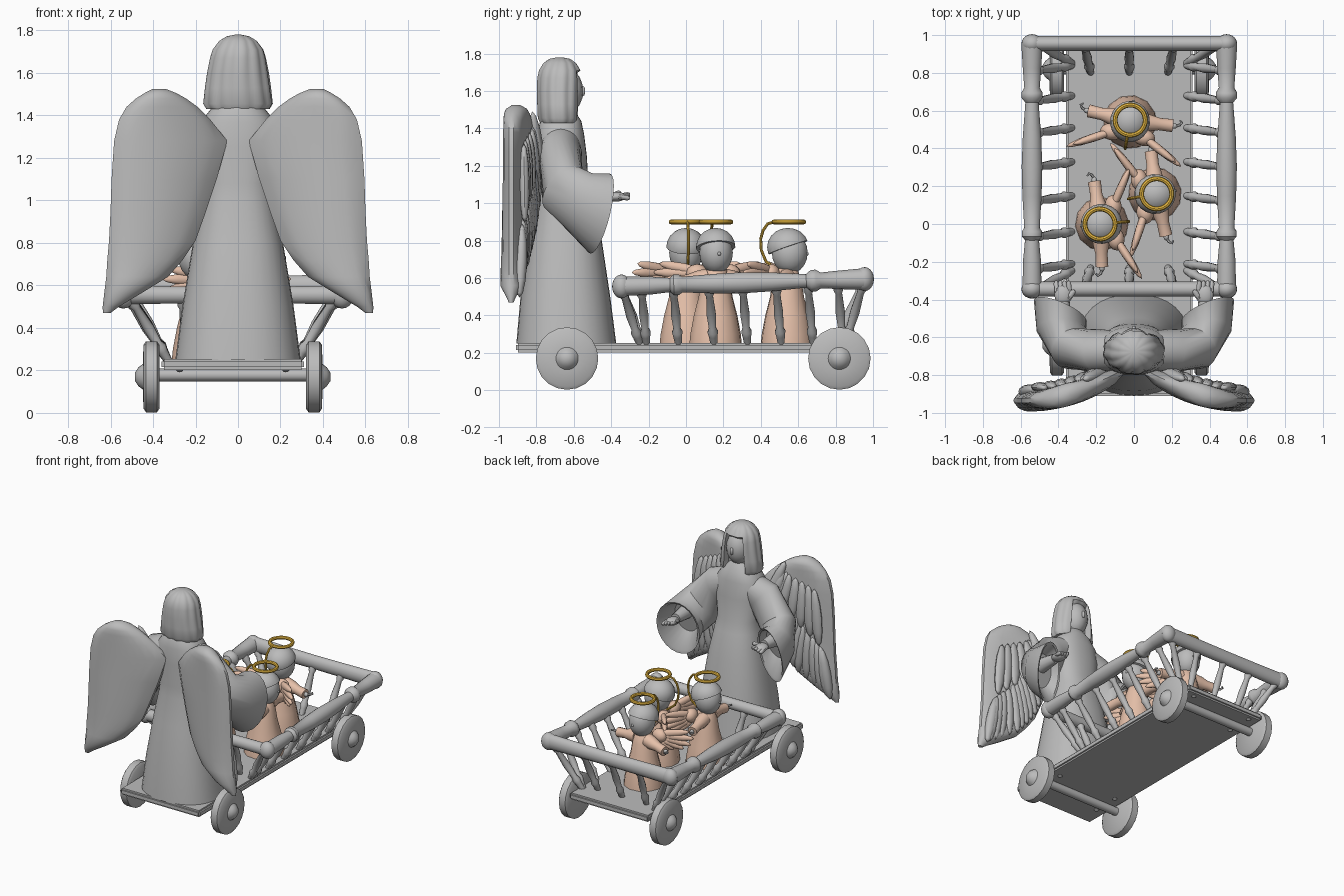
import bpy, bmesh, math
from mathutils import Vector, Matrix

if "Cube" in bpy.data.objects:
    bpy.data.objects.remove(bpy.data.objects["Cube"])

def material(name, rgb):
    m = bpy.data.materials.new(name)
    m.diffuse_color = (*rgb, 1)
    m.use_nodes = True
    m.node_tree.nodes["Principled BSDF"].inputs["Base Color"].default_value = m.diffuse_color
    return m

GREY = material("grey", (0.50, 0.50, 0.50))
SKIN = material("skin", (0.79, 0.53, 0.40))
GOLD = material("gold", (0.90, 0.54, 0.06))
I = Matrix.Identity(4)

def finish(name, bm, mat):
    bmesh.ops.recalc_face_normals(bm, faces=bm.faces)
    me = bpy.data.meshes.new(name)
    bm.to_mesh(me)
    bm.free()
    me.materials.append(mat)
    ob = bpy.data.objects.new(name, me)
    bpy.context.collection.objects.link(ob)
    return ob

def loft(name, rings, mat, M=I):
    bm = bmesh.new()
    R = [[bm.verts.new(M @ Vector(p)) for p in r] for r in rings]
    n = len(R[0])
    for a, b in zip(R, R[1:]):
        for i in range(n):
            bm.faces.new((a[i], a[(i + 1) % n], b[(i + 1) % n], b[i]))
    bm.faces.new(R[0])
    bm.faces.new(R[-1][::-1])
    return finish(name, bm, mat)

def oval(c, u, v, n=24, power=1.0):
    c, u, v = Vector(c), Vector(u), Vector(v)
    sp = lambda s: math.copysign(abs(s) ** power, s)
    return [c + u * sp(math.cos(2 * math.pi * i / n)) + v * sp(math.sin(2 * math.pi * i / n)) for i in range(n)]

def tube(name, pts, radii, mat, M=I, n=10):
    pts = [Vector(p) for p in pts]
    d = pts[-1] - pts[0]
    k = min(range(3), key=lambda i: abs(d[i]))
    ref = Vector([float(i == k) for i in range(3)])
    rings = []
    for i, p in enumerate(pts):
        t = (pts[min(i + 1, len(pts) - 1)] - pts[max(i - 1, 0)]).normalized()
        u = t.cross(ref).normalized()
        rings.append(oval(p, u * radii[i], t.cross(u) * radii[i], n))
    return loft(name, rings, mat, M)

def turned(name, a, b, prof, mat, M=I, n=10):
    a, b = Vector(a), Vector(b)
    return tube(name, [a.lerp(b, t) for t, r in prof], [r for t, r in prof], mat, M, n)

def ball(name, c, r, mat, M=I, rot=I, seg=20, cut=None):
    bm = bmesh.new()
    bmesh.ops.create_uvsphere(bm, u_segments=seg, v_segments=seg // 2, radius=1)
    T = Matrix.Translation(Vector(c)) @ rot @ Matrix.Diagonal((*r, 1))
    bmesh.ops.transform(bm, matrix=T, verts=bm.verts)
    if cut:
        g = bm.verts[:] + bm.edges[:] + bm.faces[:]
        bmesh.ops.bisect_plane(bm, geom=g, plane_co=Vector(cut[0]), plane_no=Vector(cut[1]), clear_inner=True)
        bmesh.ops.holes_fill(bm, edges=[e for e in bm.edges if e.is_boundary])
    bmesh.ops.transform(bm, matrix=M, verts=bm.verts)
    return finish(name, bm, mat)

def feather(name, root, tip, w, thick, mat, M=I, normal=(0, 1, 0)):
    root, tip = Vector(root), Vector(tip)
    d = tip - root
    z = d.normalized()
    x = Vector(normal).cross(z).normalized()
    rot = Matrix((x, z.cross(x), z)).transposed().to_4x4()
    return ball(name, (root + tip) / 2, (w, thick, d.length / 2), mat, M, rot, 12)

# ---------- cart ----------
CX = -0.025
bm = bmesh.new()
bmesh.ops.create_cube(bm, size=1, matrix=Matrix.Translation((CX, 0.03, 0.228)) @ Matrix.Diagonal((0.67, 1.88, 0.05, 1)))
bmesh.ops.bevel(bm, geom=bm.edges[:], offset=0.012, segments=2, affect='EDGES')
finish("cart_floor", bm, GREY)
for y, end in ((-0.636, "front"), (0.82, "rear")):
    turned(end + "_axle", (CX - 0.37, y, 0.178), (CX + 0.37, y, 0.178), [(0, 0.03), (1, 0.03)], GREY)
    for s in (-1, 1):
        turned(end + "_wheel", (CX + s * 0.345, y, 0.17), (CX + s * 0.46, y, 0.17),
               [(0, 0.15), (0.1, 0.167), (0.55, 0.167), (0.65, 0.15), (0.68, 0.06), (0.85, 0.045), (1, 0.02)], GREY, n=20)
        for dy in (-0.1, 0.1):
            ball("bolt", (CX + s * 0.25, y + dy, 0.203), (0.018, 0.018, 0.012), GREY, seg=10)

# ---------- basket railing ----------
zr = lambda y: 0.555 + 0.04 * (y + 0.35) / 1.32
RAIL = [(0, 0.052), (0.12, 0.048), (0.2, 0.038), (0.215, 0.055), (0.235, 0.055), (0.25, 0.042), (0.38, 0.052), (0.5, 0.056),
        (0.62, 0.05), (0.76, 0.036), (0.78, 0.058), (0.8, 0.058), (0.82, 0.042), (0.9, 0.05), (1, 0.058)]
SPIN = [(0, 0.018), (0.15, 0.024), (0.22, 0.029), (0.28, 0.02), (0.5, 0.026), (0.8, 0.019), (0.85, 0.027), (1, 0.019)]
Y0, Y1, XR = -0.345, 0.955, 0.515
for y, r in ((Y0, 0.045), (Y1, 0.058)):
    rail = [oval((CX + XR * t, y, zr(y)), (0, 0.04, 0), (0, 0, r * k), 14) for t, k in ((-1, 1), (-.5, .92), (0, .88), (.5, .92), (1, 1))]
    loft("end_rail", rail, GREY)
    for s in (-1, 1):
        ball("rail_corner", (CX + s * XR, y, zr(y)), (0.056, 0.05, 0.064), GREY)
        turned("corner_spindle", (CX + s * 0.3, min(y + 0.1, 0.85), 0.24), (CX + s * 0.49, y, zr(y)), SPIN, GREY)
    for x in (-0.24, 0, 0.24):
        yb = -0.23 if y < 0 else 0.8
        turned("end_spindle", (CX + x * 0.85, yb, 0.24), (CX + x, y, zr(y)), SPIN, GREY)
for s in (-1, 1):
    turned("side_rail", (CX + s * XR, Y0, zr(Y0)), (CX + s * XR, Y1, zr(Y1)), RAIL, GREY, n=14)
    for y in (-0.23, -0.06, 0.13, 0.31, 0.49, 0.66, 0.82):
        turned("side_spindle", (CX + s * 0.3, y + 0.02, 0.24), (CX + s * 0.505, y - 0.01, zr(y)), SPIN, GREY)

# ---------- large winged figure ----------
ROBE = [(0.25, 0.295, -0.64, 0.267), (0.5, 0.262, -0.645, 0.24), (0.8, 0.212, -0.645, 0.195), (1.0, 0.172, -0.65, 0.155),
        (1.08, 0.16, -0.66, 0.14), (1.25, 0.185, -0.665, 0.135), (1.37, 0.175, -0.67, 0.125), (1.44, 0.12, -0.67, 0.11), (1.5, 0.06, -0.67, 0.07)]
loft("robe", [oval((0, cy, z), (rx, 0, 0), (0, ry, 0), 32, 0.85) for z, rx, cy, ry in ROBE], GREY)

# hair with strands, open round the face
rings = []
for z, rx, ry in [(1.43, .15, .105), (1.455, .165, .118), (1.53, .155, .12), (1.6, .145, .122), (1.67, .132, .12), (1.71, .12, .112), (1.75, .09, .088), (1.772, .055, .055), (1.78, .015, .015)]:
    ring = []
    for i in range(72):
        a = 2 * math.pi * i / 72
        k = 0.98 + 0.06 * (abs(math.sin(6 * a + 0.8 * math.sin(z * 9))) - 0.5)
        front = 0.5 if math.sin(a) > 0.82 and z < 1.69 else 1
        ring.append((rx * k * math.cos(a), -0.675 + ry * k * math.sin(a) * front, z))
    rings.append(ring)
loft("hair", rings, GREY)
ball("face", (0, -0.645, 1.6), (0.09, 0.095, 0.125), GREY)
ball("nose", (0, -0.552, 1.6), (0.013, 0.014, 0.028), GREY, seg=10)
turned("neck", (0, -0.66, 1.42), (0, -0.65, 1.55), [(0, 0.065), (1, 0.055)], GREY, n=14)

# wing rows: height, inner edge, outer edge
WING = [(1.525, .34, .40), (1.505, .29, .44), (1.48, .245, .48), (1.44, .19, .525), (1.38, .13, .56), (1.28, .05, .583), (1.1, .10, .595),
        (0.95, .15, .60), (0.81, .20, .607), (0.72, .26, .615), (0.64, .33, .62), (0.56, .46, .63), (0.5, .56, .637), (0.47, .60, .636)]
yc = lambda x: -0.75 - 0.185 * (1 - (1 - min(x, 0.6) / 0.6) ** 2)
SLEEVE = [((.07, -.67, 1.33), (0, .10, 0), (.04, 0, .08)), ((.19, -.67, 1.26), (0, .115, 0), (.08, 0, .10)),
          ((.32, -.66, 1.08), (-.08, .09, 0), (.085, .06, .12)), ((.385, -.56, 1.0), (-.13, .01, 0), (.02, .06, .16)),
          ((.39, -.46, .945), (-.14, -.055, 0), (0, .05, .215)), ((.39, -.465, .95), (-.125, -.05, 0), (0, .045, .195)),
          ((.38, -.55, 1.0), (-.09, -.01, 0), (0, .03, .12))]
for s in (-1, 1):
    M = Matrix.Diagonal((s, 1, 1, 1))
    rings = []
    for z, a, b in WING:
        th = min(0.062, 0.35 * (b - a))
        us = [i / 10 for i in range(11)]
        x = lambda u: a + (b - a) * u
        bulge = lambda u: th * (0.2 + 0.8 * math.sqrt(max(0, math.sin(math.pi * u))))
        rings.append([(x(u), yc(x(u)) - bulge(u), z) for u in us] + [(x(u), yc(x(u)) + bulge(u), z) for u in us[::-1]])
    loft("wing", rings, GREY, M)
    # feather layers on the wing's inner side
    for (z, a, b), (z2, a2, b2) in zip(WING[6:-1], WING[7:]):
        for f in (0, 0.5):
            tx, tz = a + (a2 - a) * f + 0.015, z + (z2 - z) * f + 0.01
            rx = 0.2 + tx * 0.55
            feather("long_feather", (rx, yc(rx) + 0.055, tz + 0.38), (tx, yc(tx) + 0.045, tz), 0.04, 0.034, GREY, M)
    for i in range(6):
        tx = 0.17 + 0.07 * i
        rx = 0.25 + 0.045 * i
        feather("short_feather", (rx, yc(rx) + 0.06, 1.42 - 0.02 * i), (tx, yc(tx) + 0.07, 1.17 - 0.055 * i), 0.042, 0.028, GREY, M)
    # sleeve, forearm and open hand
    loft("sleeve", [oval(*r) for r in SLEEVE], GREY, M)
    turned("forearm", (.385, -.56, 1.04), (.375, -.41, 1.04), [(0, .055), (1, .036)], GREY, M, 12)
    ball("palm", (.375, -.375, 1.035), (.046, .055, .026), GREY, M)
    for i in range(4):
        x = .343 + .022 * i
        turned("finger", (x, -.36, 1.035), (x + .004, -.3, 1.05 - .008 * i), [(0, .015), (.8, .013), (1, .006)], GREY, M, 8)
    turned("thumb", (.345, -.39, 1.04), (.315, -.35, 1.06), [(0, .016), (.8, .014), (1, .006)], GREY, M, 8)

# ---------- small winged children ----------
def child(x, y, facing):
    M = Matrix.Translation((x, y, 0)) @ Matrix.Rotation(math.radians(facing - 90), 4, 'Z')
    gown = [(.25, .142), (.3, .137), (.4, .118), (.5, .092), (.58, .08), (.64, .06), (.67, .035)]
    loft("child_gown", [oval((0, -.01, z), (r, 0, 0), (0, r, 0), 12) for z, r in gown], SKIN, M)
    ball("child_head", (0, 0.005, .735), (.09, .097, .112), GREY, M)
    ball("child_hair", (0, -.005, .765), (.106, .113, .103), GREY, M, cut=((0, 0, .765), (0, -.35, 1)))
    ball("child_nose", (0, .1, .73), (.01, .008, .01), GREY, M, seg=10)
    # halo and its curved support
    bpy.ops.mesh.primitive_torus_add(major_segments=28, minor_segments=8, major_radius=.08, minor_radius=.013)
    halo = bpy.context.object
    halo.name = "halo"
    halo.data.transform(M @ Matrix.Translation((0, 0, .9)))
    halo.data.materials.append(GOLD)
    path = [(0, -.08, .9), (0, -.115, .89), (0, -.14, .855), (0, -.153, .81), (0, -.15, .75), (0, -.125, .69), (0, -.06, .64)]
    tube("halo_support", path, [.008] * len(path), GOLD, M, 8)
    for s in (-1, 1):
        S = M @ Matrix.Diagonal((s, 1, 1, 1))
        # sleeve, hand
        turned("child_sleeve", (.05, 0, .6), (.225, .01, .575), [(0, .05), (.3, .046), (.6, .034), (1, .036)], SKIN, S)
        ball("child_hand", (.232, .01, .575), (.022, .016, .018), GREY, S, seg=10)
        tube("child_fingers", [(.24, .01, .575), (.262, .02, .58), (.272, .035, .585), (.259, .045, .588)], [.008, .008, .007, .005], GREY, S, 6)
        # wing as a fan of feathers
        d = Vector((math.sin(math.radians(62)), -math.cos(math.radians(62)), 0))
        n = (d.y, -d.x, 0)
        root = Vector((.035, -.05, .625))
        ball("child_wing_root", root + d * .06, (.06, .045, .05), SKIN, S, seg=12)
        for ang, ln in ((11, .28), (1, .31), (-9, .29), (-19, .25), (-30, .19)):
            e = math.radians(ang)
            feather("child_feather", root, root + (d * math.cos(e) + Vector((0, 0, math.sin(e)))) * ln, .028, .022, SKIN, S, n)

child(-0.02, 0.55, 80)
child(0.12, 0.16, 10)
child(-0.18, 0.0, 185)

# smooth shading with crisp edges
bpy.ops.object.select_all(action='SELECT')
bpy.context.view_layer.objects.active = bpy.context.selected_objects[0]
bpy.ops.object.shade_smooth_by_angle(angle=math.radians(40))
